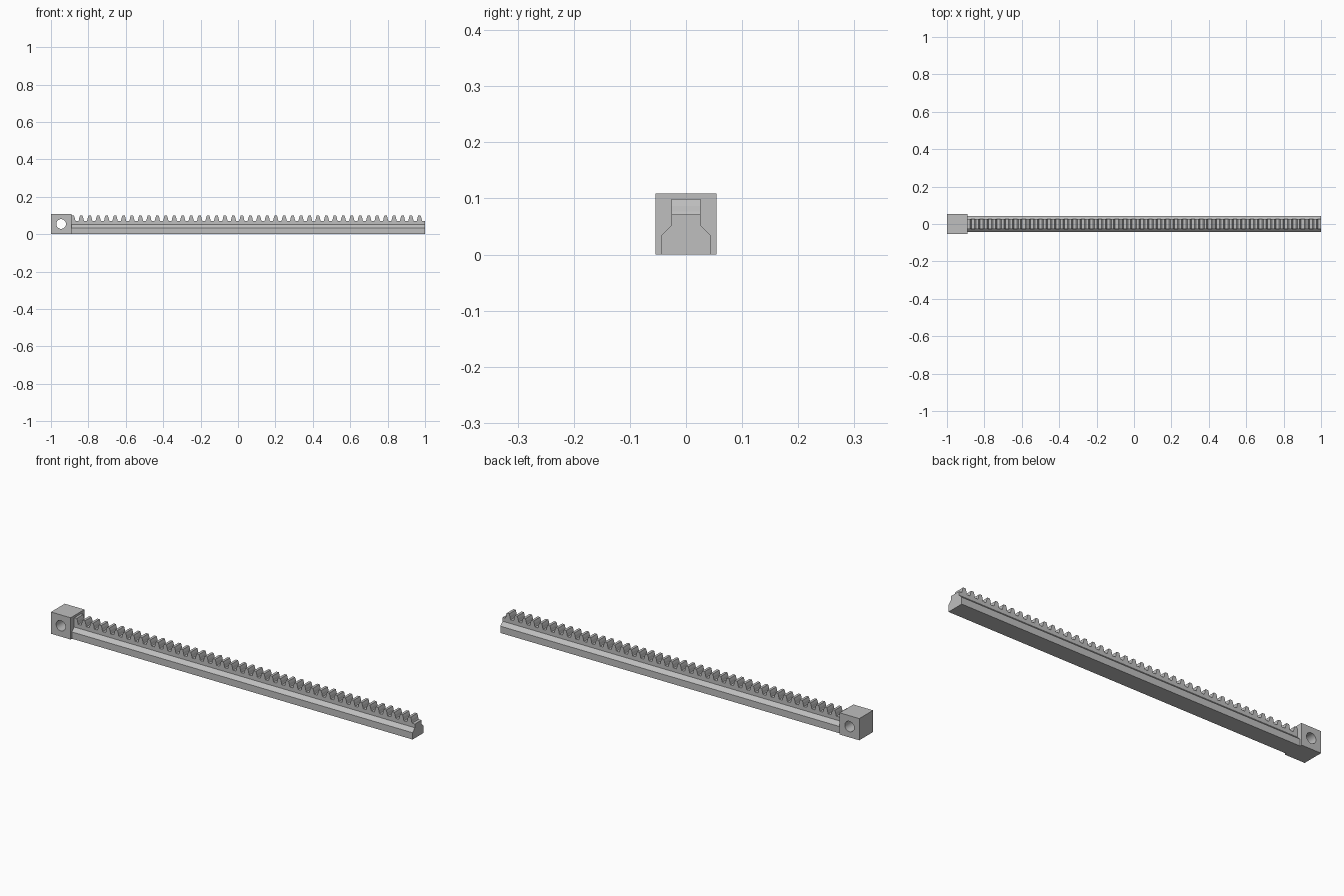
import bpy
import bmesh
from math import radians

default = bpy.data.objects.get("Cube")
if default:
    bpy.data.objects.remove(default, do_unlink=True)

GREY = (0.52, 0.52, 0.52, 1)
mat = bpy.data.materials.new("plain grey")
mat.use_nodes = True
mat.diffuse_color = GREY
mat.node_tree.nodes["Principled BSDF"].inputs["Base Color"].default_value = GREY


def prism(name, profile, axis, start, end):
    """Extrude a closed profile along x (profile in y, z) or y (profile in x, z)."""
    bm = bmesh.new()
    place = (lambda a, b: (start, a, b)) if axis == "x" else (lambda a, b: (a, start, b))
    face = bm.faces.new([bm.verts.new(place(a, b)) for a, b in profile])
    grown = bmesh.ops.extrude_face_region(bm, geom=[face])["geom"]
    shift = (end - start, 0, 0) if axis == "x" else (0, end - start, 0)
    bmesh.ops.translate(bm, vec=shift,
                        verts=[v for v in grown if isinstance(v, bmesh.types.BMVert)])
    bmesh.ops.recalc_face_normals(bm, faces=bm.faces)
    mesh = bpy.data.meshes.new(name)
    bm.to_mesh(mesh)
    bm.free()
    mesh.materials.append(mat)
    obj = bpy.data.objects.new(name, mesh)
    bpy.context.collection.objects.link(obj)
    return obj


BLOCK = 0.109       # edge length of the end block
HALF_NECK = 0.026   # half width of the toothed strip
NECK_Z, ROOT_Z = 0.052, 0.071
INNER = BLOCK - 1.0
PITCH, TEETH, LAST = 0.0452, 42, 0.97

# Sliding rail with chamfered shoulders
half = [(0.044, 0), (0.044, 0.034), (HALF_NECK, NECK_Z)]
prism("rail", half + [(-y, z) for y, z in reversed(half)], "x", INNER, 1)

# Toothed strip on top of the rail, one continuous profile
flank = [(0.0145, ROOT_Z), (0.0125, 0.077), (0.0105, 0.087), (0.0065, 0.099)]
tooth = [(-x, z) for x, z in flank] + flank[::-1]
strip = [(INNER - 0.015, NECK_Z), (INNER - 0.015, ROOT_Z)]
for i in range(TEETH):
    centre = LAST - PITCH * (TEETH - 1 - i)
    strip += [(centre + x, z) for x, z in tooth]
strip += [(1, ROOT_Z), (1, NECK_Z)]
prism("toothed_strip", strip, "y", -HALF_NECK, HALF_NECK)

# End block with a round cross hole
h = BLOCK / 2
block = prism("end_block", [(-1, 0), (INNER, 0), (INNER, BLOCK), (-1, BLOCK)], "y", -h, h)
bpy.ops.mesh.primitive_cylinder_add(vertices=32, radius=0.026, depth=0.2,
                                    location=(h - 1, 0, h), rotation=(radians(90), 0, 0))
cutter = bpy.context.object
cutter.name = "hole_cutter"
cutter.hide_render = True
cutter.data.materials.append(mat)
cut = block.modifiers.new("cross_hole", "BOOLEAN")
cut.operation = "DIFFERENCE"
cut.solver = "EXACT"
cut.object = cutter
bpy.ops.object.select_all(action="DESELECT")
block.select_set(True)
bpy.context.view_layer.objects.active = block
bpy.ops.object.modifier_apply(modifier=cut.name)
bpy.data.objects.remove(cutter, do_unlink=True)
bpy.ops.object.shade_smooth_by_angle(angle=radians(30))
